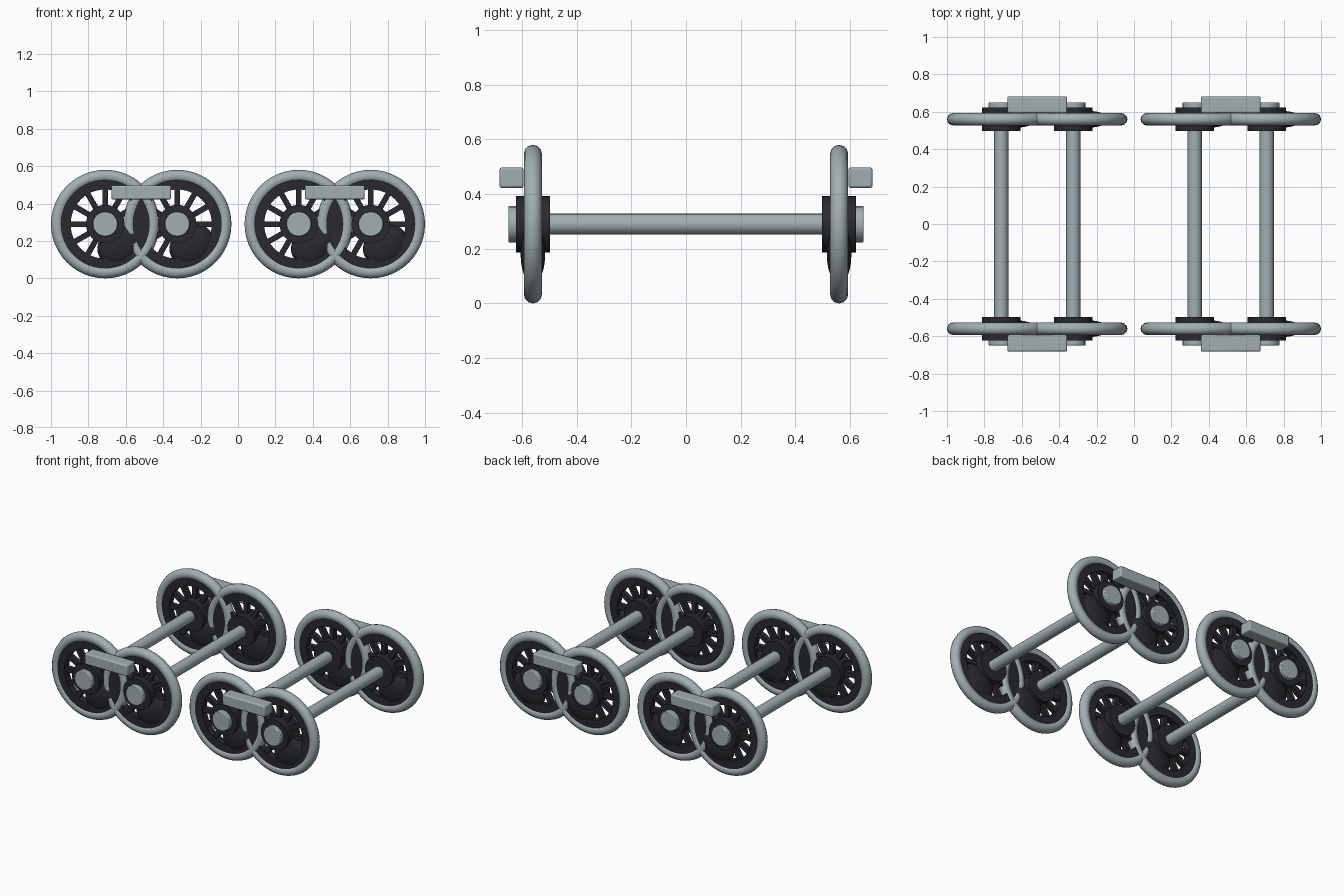
import bpy, bmesh, math
from mathutils import Matrix, Vector

if "Cube" in bpy.data.objects:
    bpy.data.objects.remove(bpy.data.objects["Cube"], do_unlink=True)


def material(name, colour):
    m = bpy.data.materials.new(name)
    m.use_nodes = True
    m.diffuse_color = colour
    m.node_tree.nodes["Principled BSDF"].inputs["Base Color"].default_value = colour
    return m


STEEL = material("grey steel", (0.36, 0.43, 0.45, 1))
IRON = material("dark iron", (0.022, 0.022, 0.028, 1))

WHEEL_R, TYRE_R, WHEEL_Y = 0.29, 0.033, 0.56
SPOKES = 12
ALONG_Y = Matrix.Rotation(math.pi / 2, 4, "X")


def finish(name, bm, mat, smooth=True, bevel=0):
    bmesh.ops.recalc_face_normals(bm, faces=bm.faces)
    mesh = bpy.data.meshes.new(name)
    bm.to_mesh(mesh)
    bm.free()
    mesh.materials.append(mat)
    ob = bpy.data.objects.new(name, mesh)
    bpy.context.collection.objects.link(ob)
    if bevel:
        mod = ob.modifiers.new("edge_bevel", "BEVEL")
        mod.width, mod.segments = bevel, 2
    if smooth:
        bpy.ops.object.select_all(action="DESELECT")
        ob.select_set(True)
        bpy.context.view_layer.objects.active = ob
        bpy.ops.object.shade_smooth_by_angle(angle=math.radians(35))
    return ob


def cylinder(name, x, y0, y1, radius, mat, sides=32, bevel=0):
    bm = bmesh.new()
    place = Matrix.Translation((x, (y0 + y1) / 2, WHEEL_R)) @ ALONG_Y
    bmesh.ops.create_cone(bm, cap_ends=True, segments=sides, radius1=radius,
                          radius2=radius, depth=abs(y1 - y0), matrix=place)
    return finish(name, bm, mat, bevel=bevel)


def ring(name, x, y, profile, mat, sides=48):
    """Sweep a closed (radius, offset) profile around the wheel centre."""
    bm = bmesh.new()
    loops = []
    for i in range(sides):
        a = math.tau * i / sides
        loops.append([bm.verts.new((x + r * math.cos(a), y + d, WHEEL_R + r * math.sin(a)))
                      for r, d in profile])
    n = len(profile)
    for i in range(sides):
        a, b = loops[i], loops[(i + 1) % sides]
        for j in range(n):
            k = (j + 1) % n
            bm.faces.new((a[j], a[k], b[k], b[j]))
    return finish(name, bm, mat)


def spokes(name, x, y):
    bm = bmesh.new()
    for i in range(SPOKES):
        place = (Matrix.Translation((x, y, WHEEL_R))
                 @ Matrix.Rotation(math.tau * i / SPOKES, 4, "Y")
                 @ Matrix.Translation((0.135, 0, 0))
                 @ Matrix.Diagonal((0.13, 0.035, 0.03, 1)))
        bmesh.ops.create_cube(bm, size=1, matrix=place)
    return finish(name, bm, IRON, smooth=False)


def counterweight(name, x, y):
    bm = bmesh.new()
    place = (Matrix.Translation((x + 0.075, y, WHEEL_R - 0.11))
             @ Matrix.Rotation(math.radians(-36), 4, "Y")
             @ Matrix.Diagonal((0.125, 0.045, 0.1, 1)))
    bmesh.ops.create_uvsphere(bm, u_segments=32, v_segments=16, radius=1, matrix=place)
    return finish(name, bm, IRON)


def side_bar(name, x, side):
    bm = bmesh.new()
    place = (Matrix.Translation((x, side * 0.638, 0.46))
             @ Matrix.Diagonal((0.32, 0.088, 0.075, 1)))
    bmesh.ops.create_cube(bm, size=1, matrix=place)
    return finish(name, bm, STEEL, bevel=0.008)


tyre_profile = [(WHEEL_R - TYRE_R + TYRE_R * math.cos(math.tau * i / 12),
                 TYRE_R * math.sin(math.tau * i / 12)) for i in range(12)]
rim_profile = [(0.185, -0.025), (0.24, -0.025), (0.24, 0.025), (0.185, 0.025)]

# Two bogies, each with two axles and a bar on either side
for bogie, bx in (("right", -0.5175), ("left", 0.5175)):
    for pos, dx in (("outer_a", -0.1925), ("outer_b", 0.1925)):
        x = bx + dx
        tag = f"{bogie}_{pos.replace('outer', 'axle')}"
        cylinder(f"{tag}_shaft", x, -0.55, 0.55, 0.038, STEEL, 24)
        for end, s in (("front", -1), ("back", 1)):
            y = s * WHEEL_Y
            wheel = f"{tag}_{end}"
            ring(f"{wheel}_tyre", x, y, tyre_profile, STEEL)
            ring(f"{wheel}_rim", x, y, rim_profile, IRON)
            spokes(f"{wheel}_spokes", x, y)
            counterweight(f"{wheel}_counterweight", x, y)
            cylinder(f"{wheel}_hub", x, s * 0.497, s * 0.622, 0.103, IRON)
            cylinder(f"{wheel}_axle_cap", x, s * 0.6, s * 0.65, 0.067, STEEL, 16, 0.005)
    for end, s in (("front", -1), ("back", 1)):
        side_bar(f"{bogie}_{end}_side_bar", bx, s)
